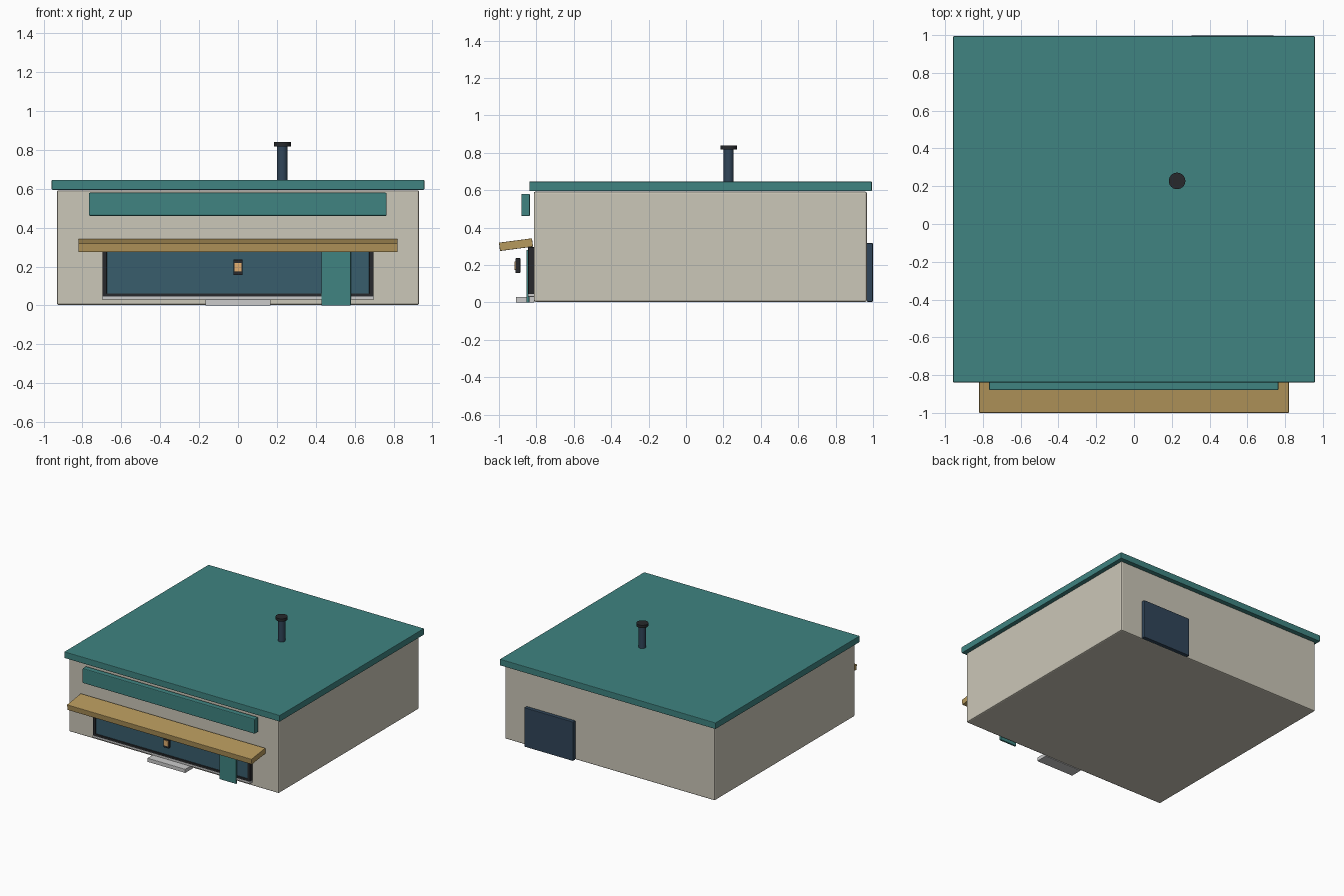
import bpy
import math

if "Cube" in bpy.data.objects:
    bpy.data.objects.remove(bpy.data.objects["Cube"])

CREAM = (0.60, 0.57, 0.48, 1)
TEAL = (0.05, 0.23, 0.22, 1)
WOOD = (0.47, 0.32, 0.11, 1)
DARK = (0.02, 0.022, 0.025, 1)
GLASS = (0.04, 0.11, 0.15, 1)
NAVY = (0.03, 0.06, 0.10, 1)
AMBER = (0.75, 0.42, 0.16, 1)
mats = {}


def finish(ob, name, color, bevel=0.0):
    ob.name = name
    if color:
        if color not in mats:
            mats[color] = bpy.data.materials.new("paint")
            mats[color].diffuse_color = color
        ob.data.materials.append(mats[color])
    if bevel:
        mod = ob.modifiers.new("bevel", 'BEVEL')
        mod.width = bevel
        mod.segments = 2
    return ob


def box(name, x, y, z, color=None, bevel=0.004):
    """Box from (min, max) ranges on each axis."""
    bpy.ops.mesh.primitive_cube_add(
        size=1, location=[(a + b) / 2 for a, b in (x, y, z)])
    ob = bpy.context.object
    ob.scale = [b - a for a, b in (x, y, z)]
    bpy.ops.object.transform_apply(location=False, rotation=False, scale=True)
    return finish(ob, name, color, bevel)


def cylinder(name, x, y, z, radius, color):
    bpy.ops.mesh.primitive_cylinder_add(
        vertices=24, radius=radius, depth=z[1] - z[0], location=(x, y, sum(z) / 2))
    bpy.ops.object.shade_smooth_by_angle(angle=math.radians(35))
    return finish(bpy.context.object, name, color)


# Building shell and flat roof
box("walls", (-0.932, 0.932), (-0.814, 0.967), (0.003, 0.592), CREAM, 0.009)
box("roof", (-0.958, 0.958), (-0.838, 0.994), (0.595, 0.646), TEAL)

# Blank sign board under the eaves
box("sign_board", (-0.767, 0.765), (-0.88, -0.834), (0.461, 0.58), TEAL, 0.006)

# Sloping awning plank
awning = box("awning", (-0.82, 0.82), (-0.998, -0.82), (0.286, 0.331), WOOD, 0.003)
awning.rotation_euler.x = math.radians(7.5)

# Shopfront window: pane and four frame bars
box("window_pane", (-0.69, 0.69), (-0.836, -0.812), (0.052, 0.288), GLASS, 0)
for side, name in ((-1, "left"), (1, "right")):
    x = sorted((side * 0.675, side * 0.697))
    box("window_frame_" + name, x, (-0.844, -0.812), (0.045, 0.295), DARK, 0.002)
for z, name in (((0.045, 0.062), "bottom"), ((0.278, 0.295), "top")):
    box("window_frame_" + name, (-0.697, 0.697), (-0.844, -0.812), z, DARK, 0.002)

# Sill, doorstep and front door
box("window_sill", (-0.7, 0.7), (-0.846, -0.812), (0.03, 0.046), None, 0.002)
box("doorstep", (-0.168, 0.168), (-0.91, -0.812), (0.0, 0.03), None, 0.002)
box("front_door", (0.43, 0.58), (-0.853, -0.838), (0.0, 0.28), TEAL, 0.002)

# Lantern hanging in front of the window
box("lantern_case", (-0.024, 0.024), (-0.912, -0.886), (0.157, 0.236), DARK, 0.003)
box("lantern_light", (-0.019, 0.019), (-0.917, -0.905), (0.174, 0.218), AMBER, 0.002)

# Back service door
box("back_door", (0.305, 0.738), (0.967, 0.999), (0.003, 0.317), NAVY)

# Roof vent pipe
cylinder("vent_pipe", 0.228, 0.228, (0.64, 0.825), 0.027, NAVY)
cylinder("vent_cap", 0.228, 0.228, (0.818, 0.84), 0.044, DARK)

for m in bpy.data.materials:
    if m.users and not m.is_grease_pencil:
        m.use_nodes = True
        m.node_tree.nodes["Principled BSDF"].inputs["Base Color"].default_value = m.diffuse_color
